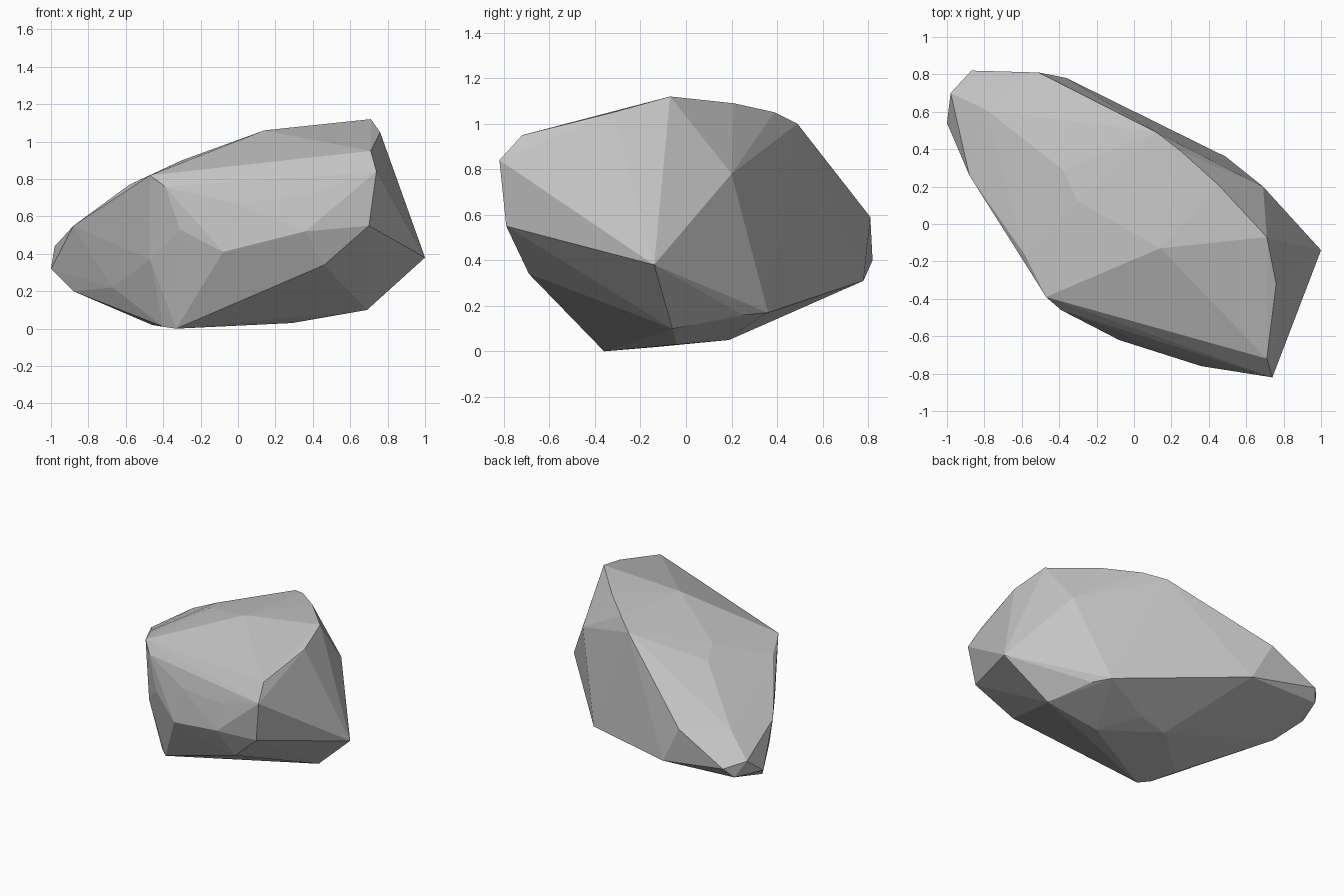
import bpy
import bmesh

# Remove the default cube only
default_cube = bpy.data.objects.get("Cube")
if default_cube:
    bpy.data.objects.remove(default_cube, do_unlink=True)


def make_material(name, colour, roughness):
    """Plain single-colour material for viewport and render."""
    material = bpy.data.materials.new(name)
    material.use_nodes = True
    material.diffuse_color = colour
    shader = material.node_tree.nodes["Principled BSDF"]
    shader.inputs["Base Color"].default_value = colour
    shader.inputs["Roughness"].default_value = roughness
    return material


def make_faceted_stone(name, corner_groups, material):
    """Wrap a flat-shaded convex skin around groups of chipped corners."""
    mesh = bpy.data.meshes.new(name)
    bm = bmesh.new()
    for group in corner_groups:
        for corner in group:
            bm.verts.new(corner)
    bmesh.ops.convex_hull(bm, input=bm.verts[:])
    # Drop any corner that ended up inside the skin
    buried = [v for v in bm.verts if not v.link_faces]
    bmesh.ops.delete(bm, geom=buried, context="VERTS")
    bmesh.ops.recalc_face_normals(bm, faces=bm.faces[:])
    for face in bm.faces:
        face.smooth = False
    bm.to_mesh(mesh)
    bm.free()
    mesh.materials.append(material)
    stone = bpy.data.objects.new(name, mesh)
    bpy.context.collection.objects.link(stone)
    return stone


# Sloping crown, from the high end down to the low end
crown = [
    (.71, -.07, 1.12), (.76, -.32, 1.05), (.71, -.72, .95), (.14, -.13, 1.06),
    (.45, .21, 1.09), (.25, .39, 1.05), (.12, .49, 1), (-.3, .12, .9),
    (-.38, .29, .85), (-.79, .61, .58), (-.58, -.17, .77), (-.47, -.39, .82),
]

# Chipped front side
front_side = [
    (.74, -.82, .84), (.7, -.79, .55), (.36, -.76, .52), (.46, -.69, .34),
    (-.08, -.62, .41), (-.39, -.46, .76), (-.31, -.5, .53), (-.47, -.35, .37),
    (.37, -.73, .71), (-.02, -.61, .67),
]

# Pointed end and the back ridge
back_ridge = [
    (1, -.14, .38), (.86, -.31, .38), (.69, .2, .78), (.49, .36, .17),
    (.57, .25, .16), (-.36, .78, .31), (-.51, .81, .59),
]

# Blunt low end
low_end = [
    (-.87, .82, .4), (-.98, .7, .44), (-1, .54, .32), (-.92, .76, .33),
    (-.88, .26, .55), (-.88, .38, .2), (-.67, 0, .22),
]

# Shallow underside
underside = [
    (-.33, -.36, 0), (-.4, -.3, .01), (-.46, -.12, .02), (.29, -.04, .03),
    (.69, -.06, .1), (.66, .04, .15), (-.1, .19, .05), (.12, .22, .08),
]

stone_grey = make_material("stone grey", (.55, .55, .55, 1), .9)
make_faceted_stone(
    "boulder", [crown, front_side, back_ridge, low_end, underside], stone_grey
)
